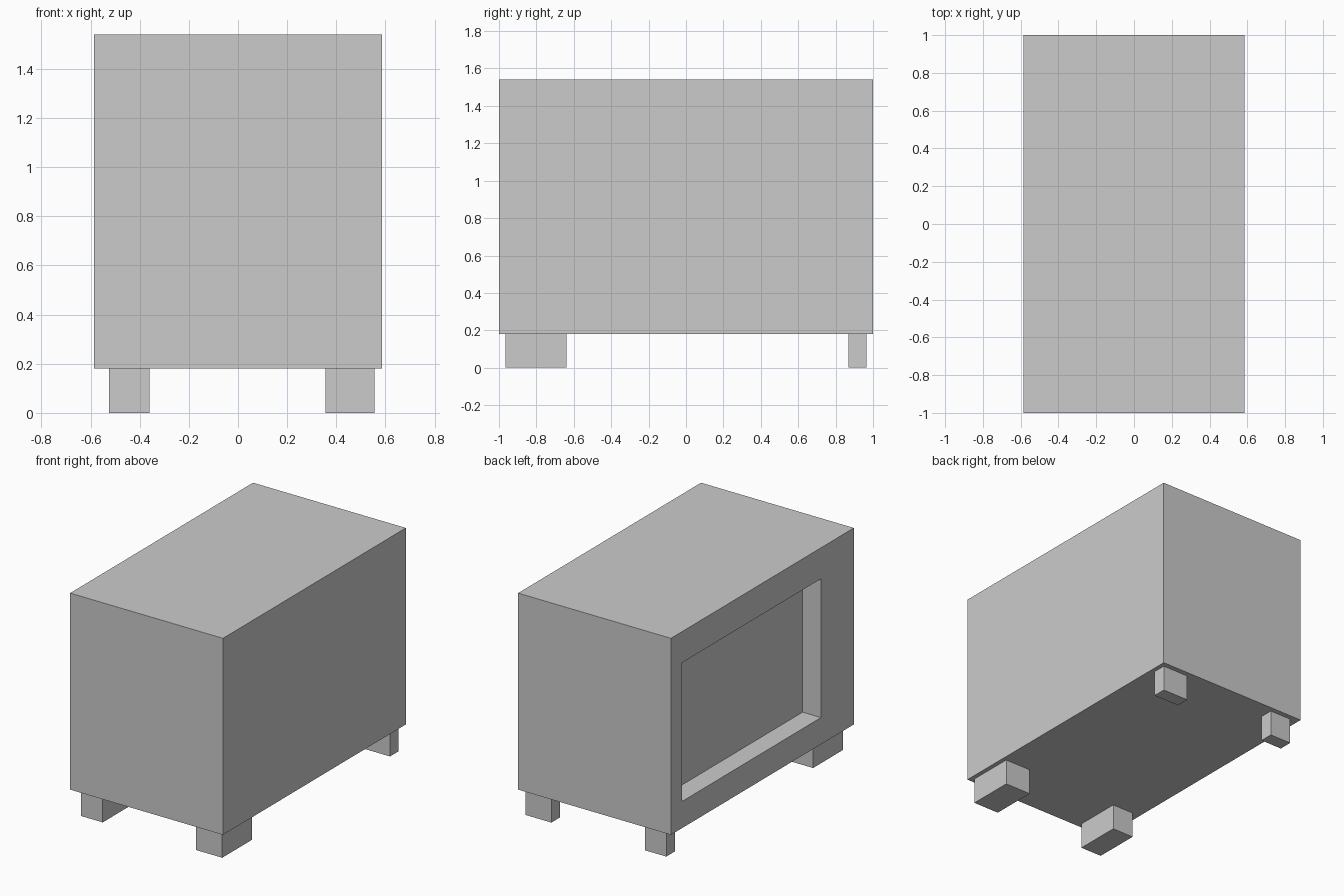
import bpy

if "Cube" in bpy.data.objects:
    bpy.data.objects.remove(bpy.data.objects["Cube"])


def box(name, x, y, z):
    """Axis-aligned box from (min, max) ranges."""
    bpy.ops.mesh.primitive_cube_add(size=1)
    ob = bpy.context.object
    ob.name = name
    ob.location = [(a + b) / 2 for a, b in (x, y, z)]
    ob.scale = [b - a for a, b in (x, y, z)]
    bpy.ops.object.transform_apply(location=True, rotation=True, scale=True)
    return ob


LEG_H = 0.18

# Cabinet body
body = box("cabinet_body", (-0.585, 0.585), (-1, 1), (LEG_H, 1.54))

# Shallow rectangular recess in the left side
cutter = box("recess_cutter", (-0.7, -0.445), (-0.64, 0.88), (0.365, 1.325))
cutter.hide_render = True
mod = body.modifiers.new("recess", 'BOOLEAN')
mod.operation = 'DIFFERENCE'
mod.solver = 'EXACT'
mod.object = cutter
bpy.context.view_layer.objects.active = body
bpy.ops.object.modifier_apply(modifier=mod.name)
bpy.data.objects.remove(cutter, do_unlink=True)

# Four legs: deep at the front, thin at the back
for end, y in (("front", (-0.965, -0.64)), ("back", (0.87, 0.965))):
    for side, x in (("left", (-0.525, -0.36)), ("right", (0.355, 0.555))):
        box(f"{end}_{side}_leg", x, y, (0, LEG_H))
